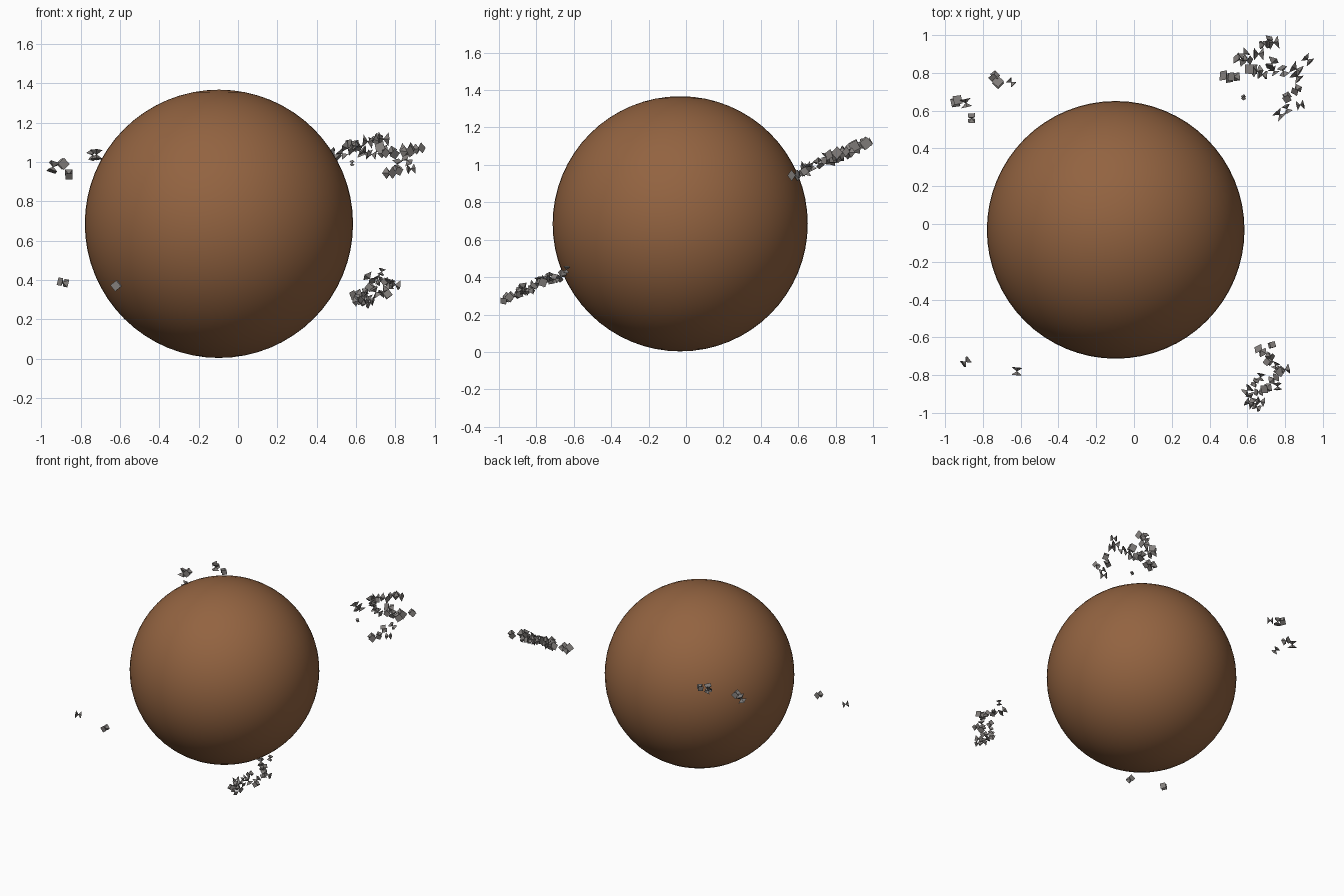
import bpy, bmesh, math, random
from mathutils import Matrix, Vector, Euler

default_cube = bpy.data.objects.get("Cube")
if default_cube:
    bpy.data.objects.remove(default_cube, do_unlink=True)
random.seed(4)


def make_material(name, colour):
    mat = bpy.data.materials.new(name)
    mat.use_nodes = True
    mat.diffuse_color = colour
    mat.node_tree.nodes["Principled BSDF"].inputs["Base Color"].default_value = colour
    return mat


def make_object(name, bm, mat):
    mesh = bpy.data.meshes.new(name)
    bm.to_mesh(mesh)
    bm.free()
    mesh.materials.append(mat)
    obj = bpy.data.objects.new(name, mesh)
    bpy.context.collection.objects.link(obj)
    return obj


def ring_height(y):
    """Height of the tilted orbit plane at a given depth."""
    return 0.705 + 0.43 * y


def add_rock(bm, centre, size):
    """Hourglass rock: two square pyramids meeting tip to tip."""
    turn = Euler([random.uniform(0, math.tau) for _ in range(3)]).to_matrix().to_4x4()
    place = Matrix.Translation(centre) @ turn
    for flip in (0, math.pi):
        half = Matrix.Rotation(flip, 4, "X") @ Matrix.Translation((0, 0, -size / 2))
        bmesh.ops.create_cone(bm, cap_ends=True, segments=4, radius1=size * math.sqrt(2),
                              radius2=size * 0.1, depth=size, matrix=place @ half)


def make_cluster(name, spots, small, large, mat):
    """Scatter of rocks at plan positions given in hundredths."""
    bm = bmesh.new()
    for px, py in spots:
        x, y = px / 100, py / 100
        z = ring_height(y) + random.uniform(-0.012, 0.012)
        add_rock(bm, Vector((x, y, z)), random.uniform(small, large))
    return make_object(name, bm, mat)


brown = make_material("planet brown", (0.29, 0.125, 0.052, 1))
grey = make_material("rock grey", (0.23, 0.215, 0.205, 1))

# Planet
bm = bmesh.new()
bmesh.ops.create_uvsphere(bm, u_segments=64, v_segments=32, radius=0.682,
                          matrix=Matrix.Translation((-0.097, -0.031, 0.685)))
for face in bm.faces:
    face.smooth = True
make_object("planet", bm, brown)

# Rocks behind the planet, on its left
make_cluster("back_left_rocks", [
    (71, 97), (74, 96), (69, 95), (66, 90), (58, 90), (56, 87), (60, 87),
    (49, 78), (53, 78), (62, 82), (65, 81), (68, 79), (73, 85), (74, 81),
    (79, 81), (86, 82), (92, 87), (86, 78), (86, 71), (88, 63), (81, 67),
    (81, 61), (77, 58)], 0.018, 0.026, grey)
make_cluster("back_left_pebble", [(58, 67)], 0.009, 0.010, grey)

# Rocks behind the planet, on its right
make_cluster("back_right_rocks", [
    (-74, 78), (-72, 75), (-65, 75), (-94, 65), (-89, 64), (-86, 56)],
    0.017, 0.024, grey)

# Rocks in front of the planet, on its right
make_cluster("front_right_rocks", [(-89, -73), (-62, -78)], 0.018, 0.021, grey)

# Rocks in front of the planet, on its left
make_cluster("front_left_rocks", [
    (73, -64), (67, -67), (72, -70), (71, -73), (75, -75), (80, -77),
    (77, -78), (74, -82), (76, -86), (70, -87), (67, -81), (64, -84),
    (60, -88), (66, -89), (62, -92), (61, -95), (67, -94), (65, -97)],
    0.015, 0.022, grey)
